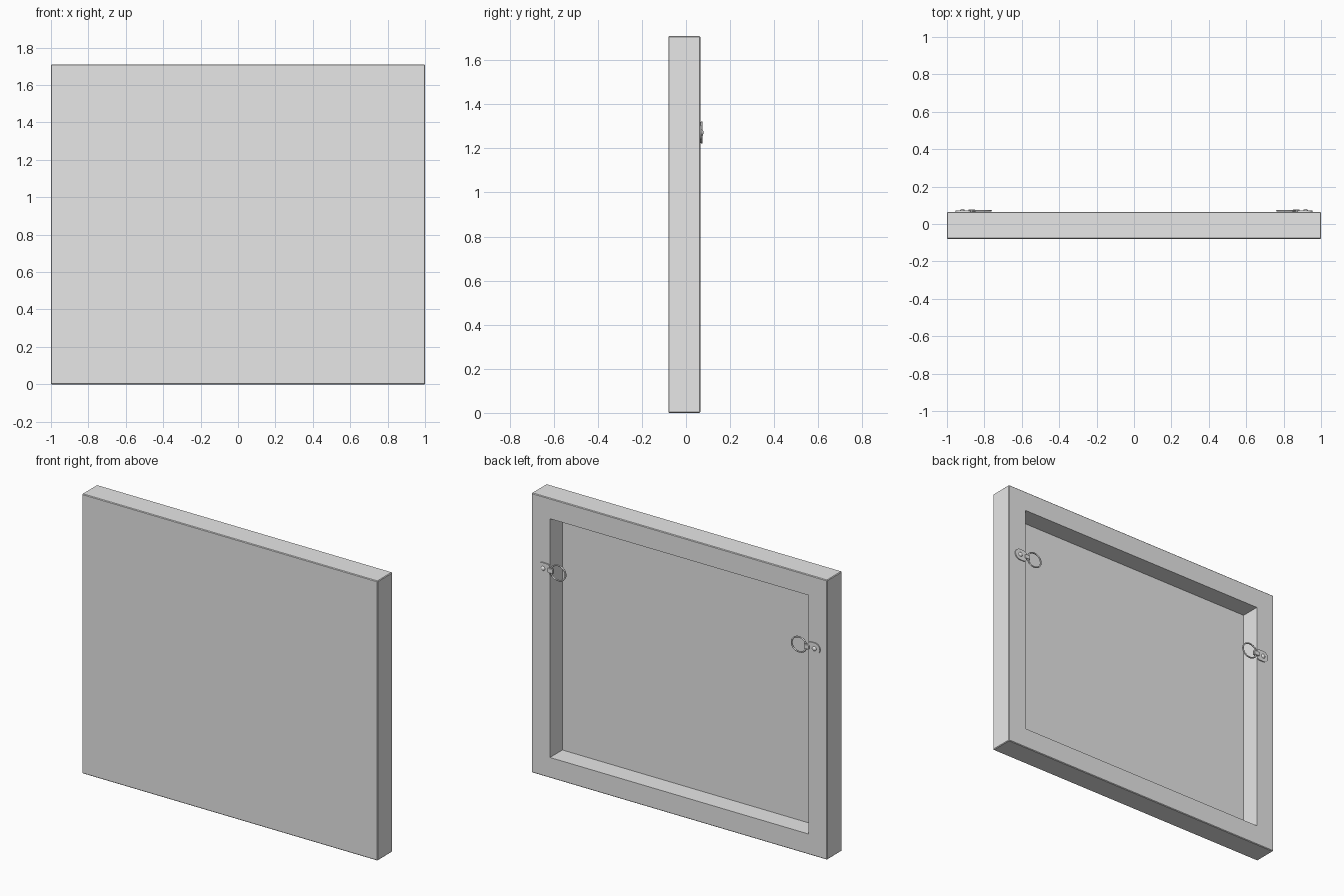
import bpy, bmesh, math
from mathutils import Vector

if "Cube" in bpy.data.objects:
    bpy.data.objects.remove(bpy.data.objects["Cube"])

W, H = 2.0, 1.71            # panel width and height
FRONT, BACK = -0.08, 0.065  # panel depth range
BORDER, FLOOR = 0.125, -0.055
HANG_Z = 1.272              # height of the hangers

grey = bpy.data.materials.new("light_grey")
grey.diffuse_color = (0.8, 0.8, 0.8, 1)
grey.use_nodes = True
grey.node_tree.nodes["Principled BSDF"].inputs["Base Color"].default_value = grey.diffuse_color


def add_object(name, bm):
    bmesh.ops.recalc_face_normals(bm, faces=bm.faces)
    mesh = bpy.data.meshes.new(name)
    bm.to_mesh(mesh)
    bm.free()
    mesh.materials.append(grey)
    obj = bpy.data.objects.new(name, mesh)
    bpy.context.collection.objects.link(obj)
    return obj


def slab(name, outline, y0, y1):
    """Extrude an x-z outline from y0 to y1."""
    bm = bmesh.new()
    face = bm.faces.new([bm.verts.new((x, y0, z)) for x, z in outline])
    out = bmesh.ops.extrude_face_region(bm, geom=[face])["geom"]
    verts = [v for v in out if isinstance(v, bmesh.types.BMVert)]
    bmesh.ops.translate(bm, verts=verts, vec=(0, y1 - y0, 0))
    return add_object(name, bm)


def arc(cx, cz, r, a0, a1, n):
    return [(cx + r * math.cos(math.radians(a0 + (a1 - a0) * i / n)),
             cz + r * math.sin(math.radians(a0 + (a1 - a0) * i / n)))
            for i in range(n + 1)]


# Stretched panel: box with a deep recess in its back
bm = bmesh.new()
bmesh.ops.create_cube(bm, size=1)
for v in bm.verts:
    v.co = Vector((v.co.x * W, (FRONT + BACK) / 2 + v.co.y * (BACK - FRONT),
                   (v.co.z + 0.5) * H))
outer_edges = list(bm.edges)
bm.normal_update()
back = max(bm.faces, key=lambda f: f.normal.y)
bmesh.ops.inset_region(bm, faces=[back], thickness=BORDER, use_even_offset=True)
floor = bmesh.ops.extrude_discrete_faces(bm, faces=[back])["faces"][0]
for v in floor.verts:
    v.co.y = FLOOR
bmesh.ops.bevel(bm, geom=outer_edges, offset=0.004, segments=1, affect='EDGES')
add_object("panel", bm)

# Ring hangers, one on each side of the back
for side, s in (("left", -1), ("right", 1)):
    # mounting plate: round outer end, narrow tongue towards the ring
    outline = arc(0.92, HANG_Z, 0.035, -90, 90, 12)
    outline += [(0.885, HANG_Z + 0.034), (0.875, HANG_Z + 0.027),
                (0.872, HANG_Z + 0.014), (0.848, HANG_Z + 0.014),
                (0.848, HANG_Z - 0.014), (0.872, HANG_Z - 0.014),
                (0.875, HANG_Z - 0.027), (0.885, HANG_Z - 0.034)]
    slab("hanger_plate_" + side, [(s * x, z) for x, z in outline],
         BACK - 0.001, BACK + 0.006)

    # knuckle folded over the ring
    knuckle = [(0.85, -0.013), (0.885, -0.013), (0.885, 0.013), (0.85, 0.013)]
    obj = slab("hanger_knuckle_" + side,
               [(s * x, HANG_Z + z) for x, z in knuckle],
               BACK + 0.004, BACK + 0.013)
    bevel = obj.modifiers.new("bevel", 'BEVEL')
    bevel.width, bevel.segments = 0.003, 2

    # screw head
    bm = bmesh.new()
    bmesh.ops.create_uvsphere(bm, u_segments=16, v_segments=8, radius=1)
    for v in bm.verts:
        v.co = Vector((s * 0.918 + v.co.x * 0.014, BACK + 0.005 + v.co.z * 0.01,
                       HANG_Z + v.co.y * 0.014))
    for f in bm.faces:
        f.smooth = True
    add_object("screw_head_" + side, bm)

    # oval wire ring
    bpy.ops.mesh.primitive_torus_add(
        major_radius=0.0455, minor_radius=0.0045, major_segments=40,
        minor_segments=10, location=(s * 0.815, BACK + 0.006, HANG_Z),
        rotation=(math.pi / 2, 0, 0))
    ring = bpy.context.object
    ring.name = "hanger_ring_" + side
    ring.scale = (1.1, 1, 1)
    ring.data.materials.append(grey)
    bpy.ops.object.shade_smooth()
